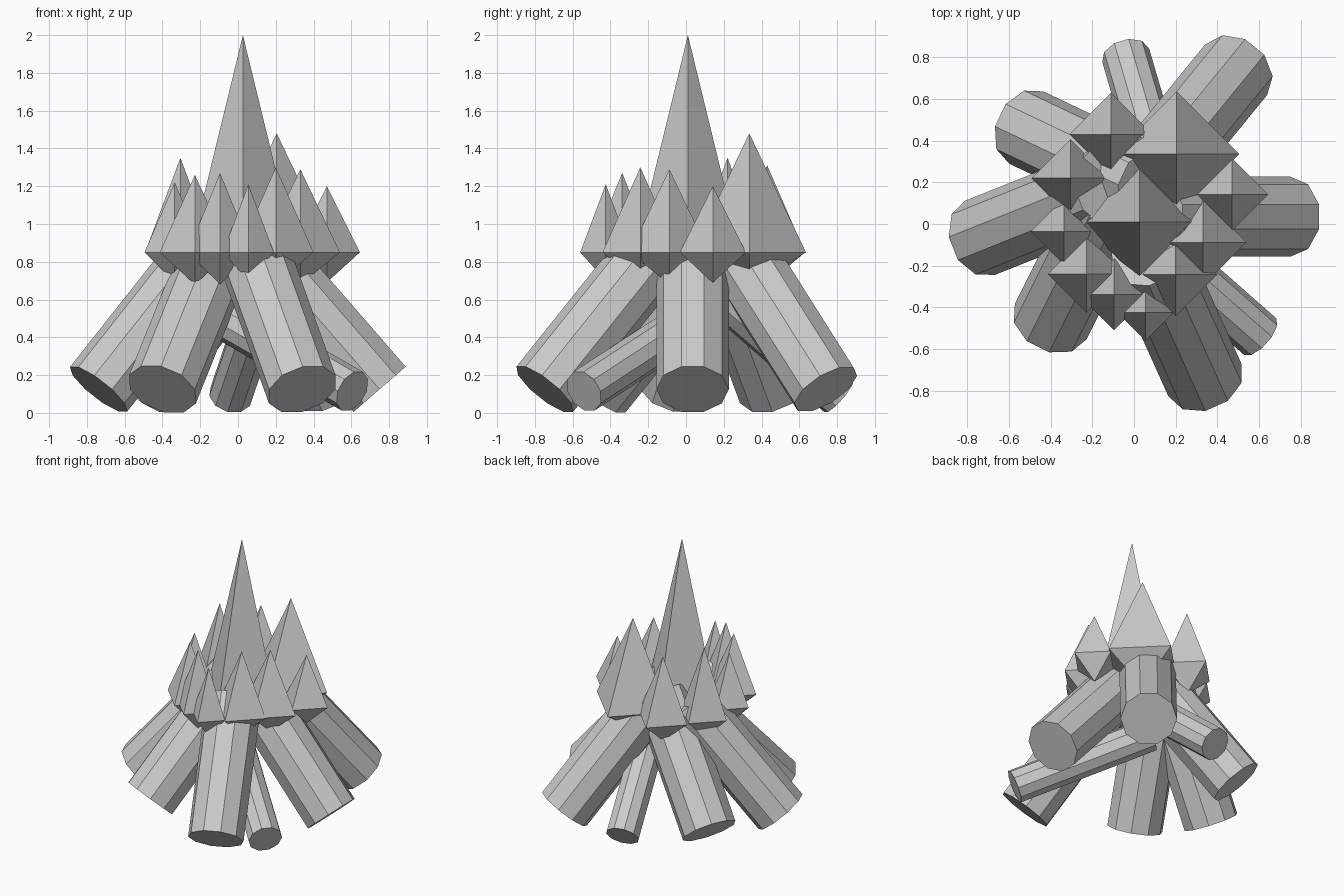
import bpy
from math import cos, sin, tau
from mathutils import Vector

if "Cube" in bpy.data.objects:
    bpy.data.objects.remove(bpy.data.objects["Cube"])


def add_mesh(name, verts, faces):
    mesh = bpy.data.meshes.new(name)
    mesh.from_pydata(verts, [], faces)
    obj = bpy.data.objects.new(name, mesh)
    bpy.context.collection.objects.link(obj)
    return obj


def log(name, start, direction, radius, length=1.0, sides=10):
    """Straight prism with square-cut ends; two edges lie level with the axis."""
    c, d = Vector(start), Vector(direction).normalized()
    u = Vector((0, 0, 1)).cross(d).normalized()
    v = d.cross(u)
    ring = [(u * cos(tau * i / sides) + v * sin(tau * i / sides)) * radius
            for i in range(sides)]
    verts = [c + p for p in ring] + [c + d * length + p for p in ring]
    faces = [(i, (i + 1) % sides, (i + 1) % sides + sides, i + sides)
             for i in range(sides)]
    faces += [tuple(reversed(range(sides))), tuple(range(sides, 2 * sides))]
    add_mesh(name, verts, faces)


def flame(name, x, y, half, tip, depth, base=0.85):
    """Four-sided spike with a shallow point underneath."""
    verts = [(x + half, y, base), (x, y + half, base), (x - half, y, base),
             (x, y - half, base), (x, y, tip), (x, y, base - depth)]
    faces = []
    for i in range(4):
        j = (i + 1) % 4
        faces += [(i, j, 4), (j, i, 5)]
    add_mesh(name, verts, faces)


# Thick logs leaning together: outer end centre, axis direction
thick = [
    ((0.75, 0.035, 0.125), (-0.656, 0, 0.755)),
    ((0.49, 0.74, 0.125), (-0.40, -0.49, 0.775)),
    ((-0.517, 0.463, 0.125), (0.59, -0.28, 0.755)),
    ((-0.738, -0.066, 0.125), (0.60, 0.24, 0.76)),
    ((-0.40, -0.468, 0.125), (0.30, 0.60, 0.745)),
    ((0.34, -0.748, 0.125), (-0.27, 0.60, 0.75)),
]
for i, (start, axis) in enumerate(thick):
    log(f"thick_log_{i + 1}", start, axis, 0.192)

# Thin logs tucked between the thick ones
log("thin_log_1", (0.605, -0.54, 0.115), (-0.75, 0.66, 0.43), 0.117)
log("thin_log_2", (-0.04, 0.81, 0.09), (0.22, -0.75, 0.65), 0.117)

# Flames: x, y, half width, tip height, depth below the widest level
flames = [
    (0.026, 0.01, 0.28, 2.00, 0.22),
    (0.205, 0.335, 0.30, 1.48, 0.19),
    (-0.11, 0.43, 0.20, 1.31, 0.17),
    (-0.305, 0.22, 0.187, 1.35, 0.17),
    (-0.335, -0.036, 0.16, 1.22, 0.16),
    (-0.228, -0.24, 0.187, 1.26, 0.17),
    (-0.095, -0.338, 0.172, 1.27, 0.17),
    (0.055, -0.425, 0.135, 1.21, 0.15),
    (0.20, -0.242, 0.20, 1.30, 0.17),
    (0.33, -0.088, 0.21, 1.29, 0.17),
    (0.47, 0.142, 0.175, 1.20, 0.16),
]
for i, f in enumerate(flames):
    flame("main_flame" if i == 0 else f"flame_{i}", *f)
